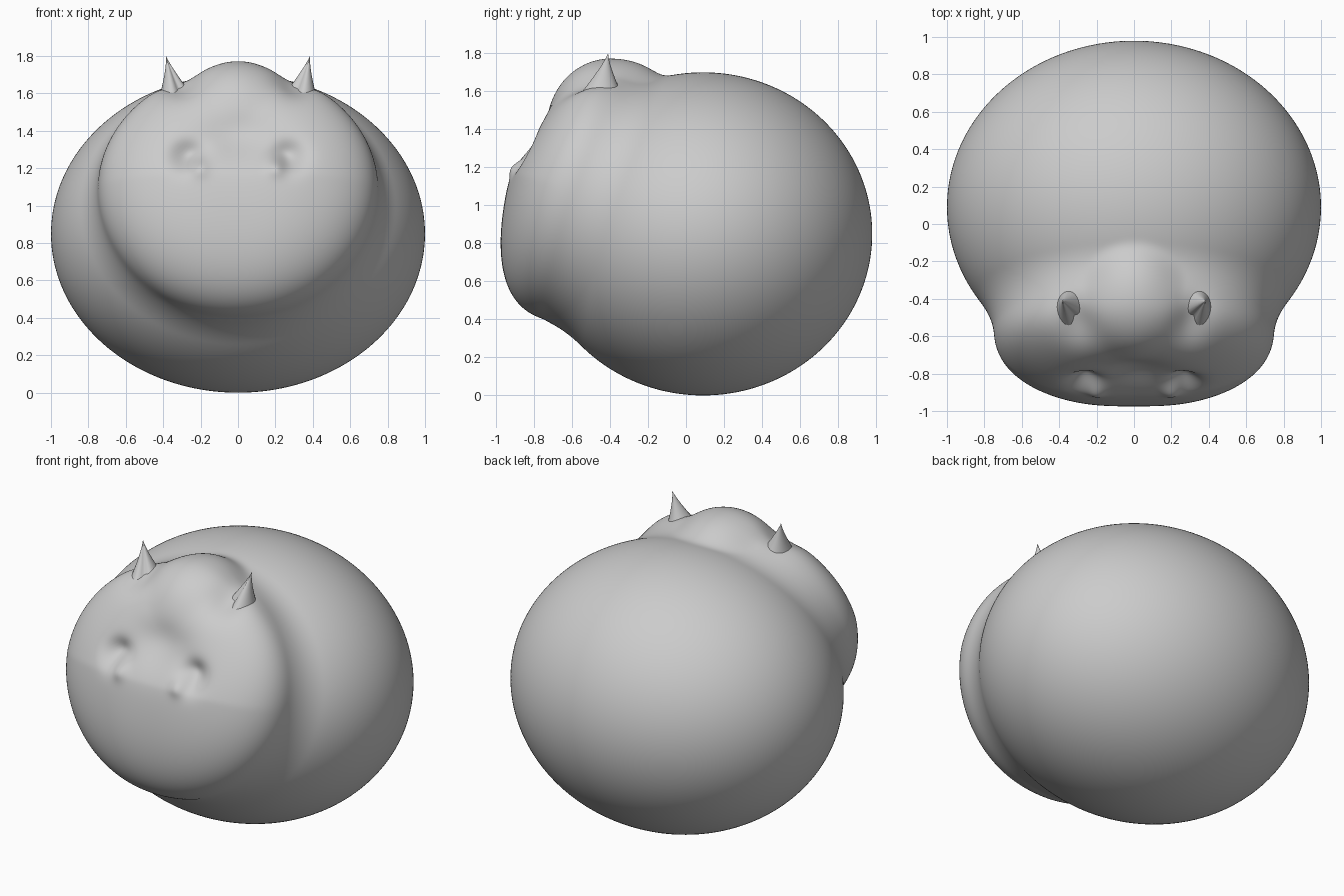
import bpy
import bmesh
import math
from mathutils import Vector

if "Cube" in bpy.data.objects:
    bpy.data.objects.remove(bpy.data.objects["Cube"], do_unlink=True)

grey = bpy.data.materials.new("clay grey")
grey.use_nodes = True
grey.diffuse_color = (0.6, 0.6, 0.6, 1)
bsdf = grey.node_tree.nodes["Principled BSDF"]
bsdf.inputs["Base Color"].default_value = grey.diffuse_color
bsdf.inputs["Roughness"].default_value = 0.7

# Head frame: leans back, "up" along the face and "out" through the nose
HEAD = Vector((0, -0.55, 1.08))
UP = Vector((0, 0.25, 0.968))
OUT = Vector((0, -0.968, 0.25))


def bump(x, z, cx, cz, sx, sz):
    return math.exp(-((x - cx) / sx) ** 2 - ((z - cz) / sz) ** 2)


def smooth_min(a, b, k):
    h = max(k - abs(a - b), 0) / k
    return min(a, b) - h * h * k / 4


def body_field(p):
    return (Vector((p.x, (p.y - 0.09) / 0.89, (p.z - 0.85) / 0.85)).length - 1) * 0.87


def head_field(p):
    q = p - HEAD
    u, d = q.dot(UP), q.dot(OUT)
    if d > 0:
        depth = 0.39 - 0.17 * max(u, 0)
    else:
        depth = 0.42
    rho = math.hypot(p.x / 0.75, u / (0.67 if u > 0 else 0.71))
    field = ((rho ** 2.4 + abs(d / depth) ** 2.4) ** (1 / 2.4) - 1) * 0.5
    x = abs(p.x)
    if d > 0:
        # Hollow brow, eye sockets with small eyeballs, and a shallow muzzle
        field += 0.085 * bump(x, p.z, 0, 1.37, 0.22, 0.13)
        field += 0.09 * bump(x, p.z, 0.26, 1.265, 0.085, 0.075)
        field -= 0.05 * bump(x, p.z, 0.21, 1.21, 0.05, 0.05)
        field += 0.012 * bump(x, p.z, 0, 0.9, 0.2, 0.4)
    return field


def skin_field(p):
    field = smooth_min(body_field(p), head_field(p), 0.09)
    # Domed crown between the ears
    crown = Vector((p.x / 0.27, (p.y + 0.38) / 0.31, (p.z - 1.52) / 0.25)).length - 1
    field = smooth_min(field, crown * 0.26, 0.05)
    # Pocket around each ear
    pocket = Vector(((abs(p.x) - 0.29) / 0.1, (p.y + 0.53) / 0.13, (p.z - 1.62) / 0.12))
    return field + 0.04 * math.exp(-pocket.length_squared)


def finish(name, bm):
    bmesh.ops.recalc_face_normals(bm, faces=bm.faces)
    mesh = bpy.data.meshes.new(name)
    bm.to_mesh(mesh)
    bm.free()
    mesh.materials.append(grey)
    for face in mesh.polygons:
        face.use_smooth = True
    obj = bpy.data.objects.new(name, mesh)
    bpy.context.collection.objects.link(obj)
    return obj


# Body and head: one sphere pushed out to the blended surface
bm = bmesh.new()
bmesh.ops.create_icosphere(bm, subdivisions=7, radius=1)
core = Vector((0, -0.2, 0.95))
for v in bm.verts:
    ray = v.co.normalized()
    near, far = 0.3, 1.6
    for step in range(16):
        mid = (near + far) / 2
        if skin_field(core + ray * mid) < 0:
            near = mid
        else:
            far = mid
    v.co = core + ray * near
for i in range(2):
    bmesh.ops.smooth_vert(bm, verts=bm.verts, factor=0.5,
                          use_axis_x=True, use_axis_y=True, use_axis_z=True)
finish("body_and_head", bm)


# Ears: pointed, leaning spikes with a groove on the inner front
def ear(name, side):
    bm = bmesh.new()
    base = Vector((0.315, -0.46, 1.53))
    tip = Vector((0.385, -0.41, 1.8))
    sides, levels = 28, 10
    rings = []
    for j in range(levels):
        t = j / levels
        centre = base.lerp(tip, t)
        size = (1 - t) ** 1.25
        ring = []
        for i in range(sides):
            a = math.tau * i / sides
            groove = 1 - 0.4 * math.exp(-((a - math.radians(240)) / 0.45) ** 2)
            x = centre.x + 0.12 * size * groove * math.cos(a)
            y = centre.y + 0.15 * size * groove * math.sin(a)
            ring.append(bm.verts.new((side * x, y, centre.z)))
        rings.append(ring)
    top = bm.verts.new((side * tip.x, tip.y, tip.z))
    for i in range(sides):
        k = (i + 1) % sides
        for low, high in zip(rings, rings[1:]):
            bm.faces.new((low[i], low[k], high[k], high[i]))
        bm.faces.new((rings[-1][i], rings[-1][k], top))
    bm.faces.new(rings[0])
    return finish(name, bm)


ear("left_ear", 1)
ear("right_ear", -1)
